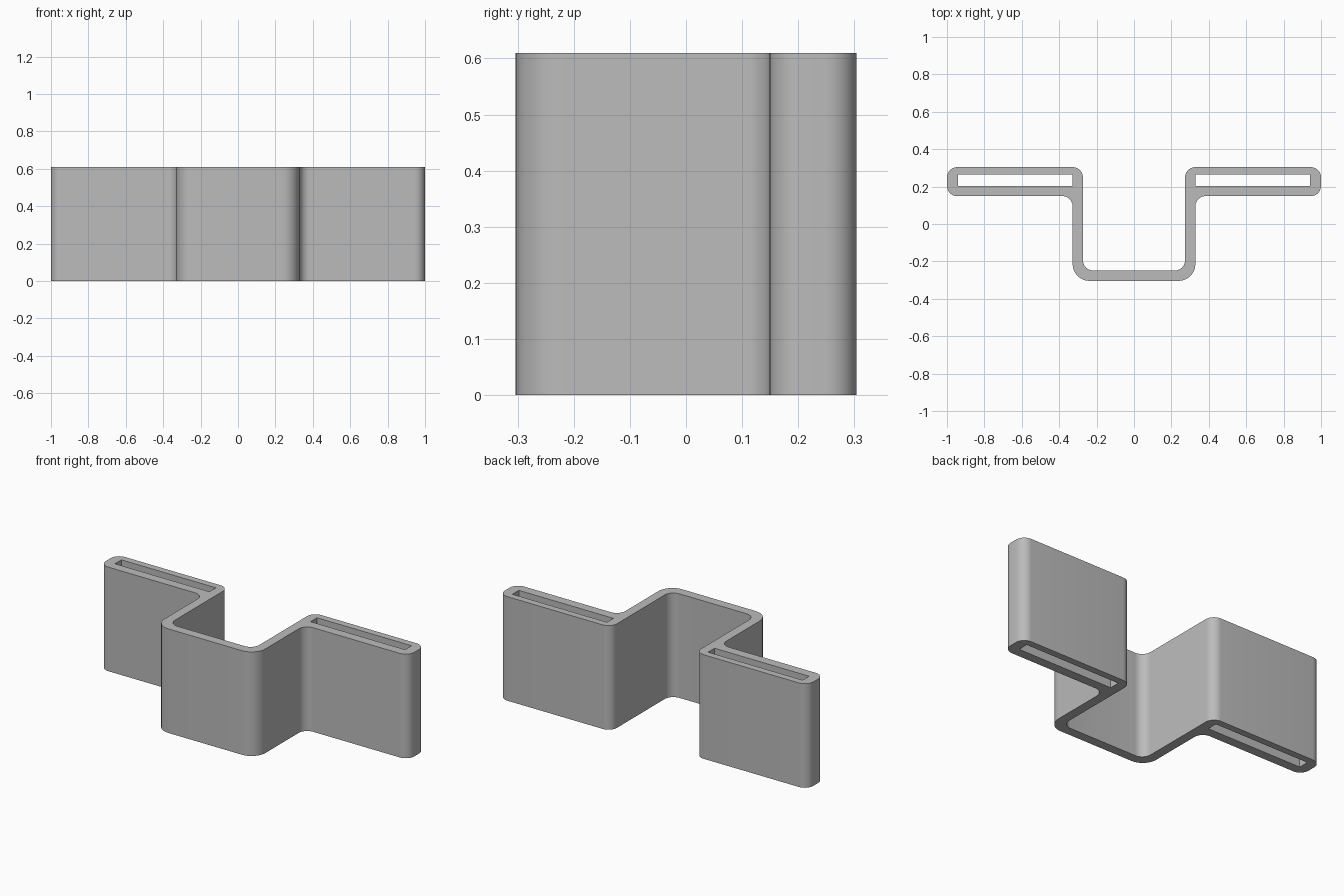
import bpy, bmesh, math
from mathutils import Vector

if "Cube" in bpy.data.objects:
    bpy.data.objects.remove(bpy.data.objects["Cube"], do_unlink=True)

HEIGHT = 0.61
R = 0.055          # usual corner radius, also the wall thickness
R_OUT = 0.09       # outer corner of the trough


def rounded(corners, steps=10):
    """Closed outline from (x, y, radius) right-angle corners."""
    pts = []
    n = len(corners)
    for i, (x, y, r) in enumerate(corners):
        p = Vector((x, y))
        if r == 0:
            pts.append(p)
            continue
        a = (Vector(corners[i - 1][:2]) - p).normalized()
        b = (Vector(corners[(i + 1) % n][:2]) - p).normalized()
        centre = p + (a + b) * r
        for k in range(steps + 1):
            t = math.pi / 2 * k / steps
            pts.append(centre - b * r * math.cos(t) - a * r * math.sin(t))
    return pts


def mirror(corners):
    return [(-x, y, r) for x, y, r in reversed(corners)]


# Right half of the bracket outline, then its mirror image
half = [
    (0.328, -0.304, R_OUT),   # trough bottom
    (0.328, 0.149, R),        # fillet under the wing
    (1.0, 0.149, R),          # wing tip
    (1.0, 0.304, R),
    (0.273, 0.304, R),        # wing root
    (0.273, -0.249, R),       # trough inside
]
slot = [(0.328, 0.204, 0), (0.941, 0.204, 0), (0.941, 0.264, 0), (0.328, 0.264, 0)]
loops = [rounded(half + mirror(half)), rounded(slot), rounded(mirror(slot))]

# Fill the profile around the two slots and extrude it upward
bm = bmesh.new()
edges = []
for loop in loops:
    verts = [bm.verts.new((p.x, p.y, 0)) for p in loop]
    edges += [bm.edges.new((v, verts[i - 1])) for i, v in enumerate(verts)]
bmesh.ops.triangle_fill(bm, edges=edges, use_beauty=True, normal=(0, 0, 1))
bmesh.ops.dissolve_limit(bm, angle_limit=0.01, verts=[], edges=bm.edges[:])
ext = bmesh.ops.extrude_face_region(bm, geom=bm.faces[:], use_keep_orig=True)
top = [g for g in ext["geom"] if isinstance(g, bmesh.types.BMVert)]
bmesh.ops.translate(bm, verts=top, vec=(0, 0, HEIGHT))
bmesh.ops.recalc_face_normals(bm, faces=bm.faces[:])
mesh = bpy.data.meshes.new("bracket")
bm.to_mesh(mesh)
bm.free()

bracket = bpy.data.objects.new("bracket", mesh)
bpy.context.collection.objects.link(bracket)

# Plain grey material
grey = bpy.data.materials.new("grey")
grey.use_nodes = True
colour = (0.5, 0.5, 0.5, 1)
grey.diffuse_color = colour
grey.node_tree.nodes["Principled BSDF"].inputs["Base Color"].default_value = colour
mesh.materials.append(grey)

bpy.context.view_layer.objects.active = bracket
bracket.select_set(True)
bpy.ops.object.shade_smooth_by_angle(angle=math.radians(30))
